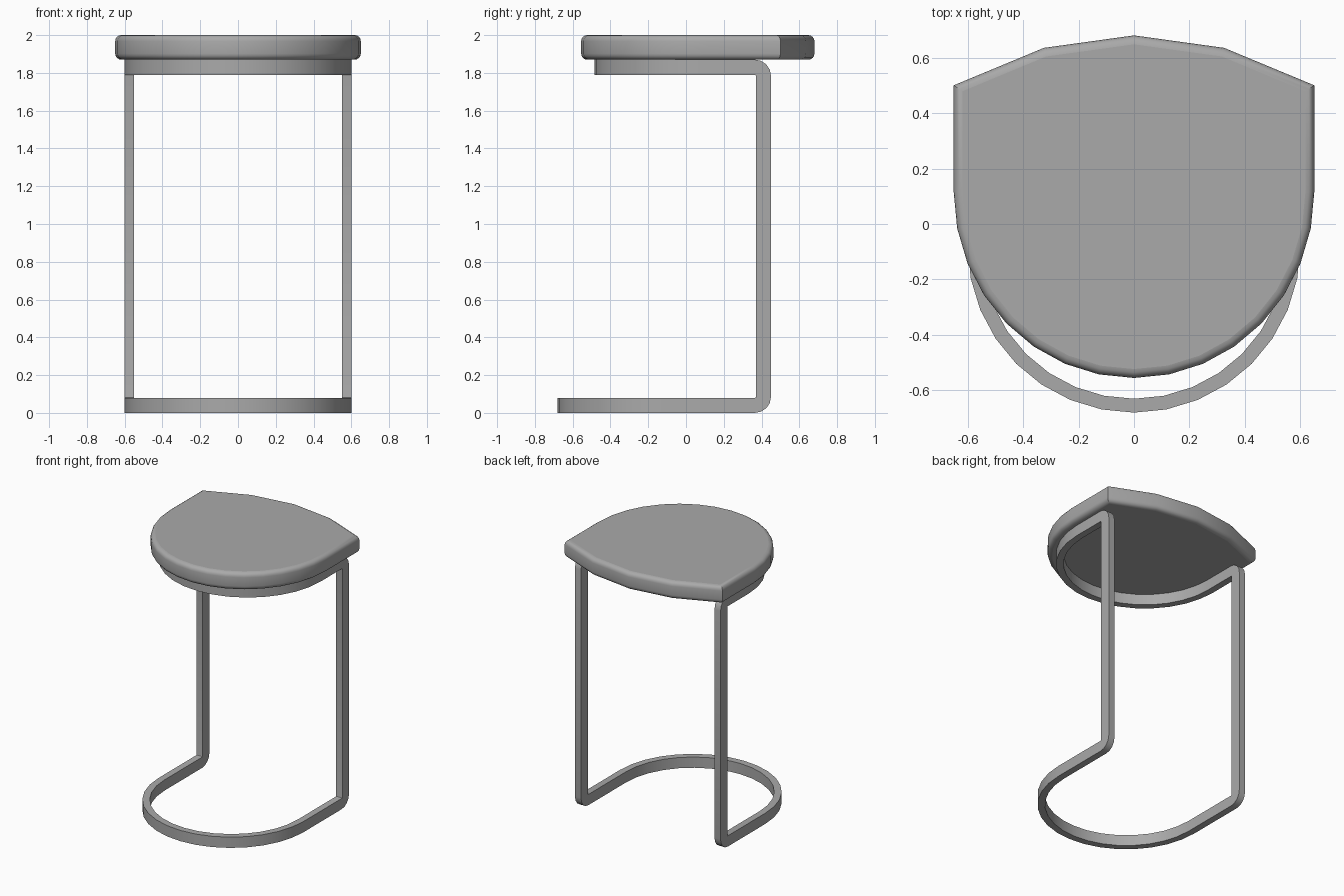
import bpy, bmesh
from math import sin, cos, pi, radians
from mathutils import Vector

cube = bpy.data.objects.get("Cube")
if cube:
    bpy.data.objects.remove(cube, do_unlink=True)

GREY = (0.4, 0.4, 0.4, 1)
material = bpy.data.materials.new("plain grey")
material.use_nodes = True
material.diffuse_color = GREY
material.node_tree.nodes["Principled BSDF"].inputs["Base Color"].default_value = GREY


def finish(name, bm):
    bmesh.ops.recalc_face_normals(bm, faces=bm.faces)
    mesh = bpy.data.meshes.new(name)
    bm.to_mesh(mesh)
    bm.free()
    mesh.materials.append(material)
    obj = bpy.data.objects.new(name, mesh)
    bpy.context.collection.objects.link(obj)
    bpy.ops.object.select_all(action='DESELECT')
    obj.select_set(True)
    bpy.context.view_layer.objects.active = obj
    bpy.ops.object.shade_smooth_by_angle(angle=radians(35))


def skin(bm, rings, closed):
    """Bridge equal rings of points with quads; returns the vertex rings."""
    rows = [[bm.verts.new(p) for p in ring] for ring in rings]
    pairs = list(zip(rows, rows[1:])) + ([(rows[-1], rows[0])] if closed else [])
    for a, b in pairs:
        for i in range(len(a)):
            j = (i + 1) % len(a)
            bm.faces.new((a[i], a[j], b[j], b[i]))
    return rows


# Seat outline, anticlockwise: angled back, straight sides, rounded front
STEPS = 16
outline = [(0.65, 0.5), (0.325, 0.635), (0, 0.68), (-0.325, 0.635), (-0.65, 0.5)]
outline += [(-0.65 * cos(pi * i / STEPS), 0.115 - 0.67 * sin(pi * i / STEPS))
            for i in range(STEPS + 1)]
outline = [Vector(p) for p in outline]


def inset(points, d):
    result = []
    for i, p in enumerate(points):
        e1 = (p - points[i - 1]).normalized()
        e2 = (points[(i + 1) % len(points)] - p).normalized()
        n1, n2 = Vector((-e1.y, e1.x)), Vector((-e2.y, e2.x))
        result.append(p + (n1 + n2) * d / (1 + n1.dot(n2)))
    return result


# Padded seat with rounded rim
LOW, HIGH, ROUND, SEG = 1.87, 2.0, 0.032, 4
rim = [(ROUND * (1 - sin(a)), LOW + ROUND * (1 - cos(a)))
       for a in (i * pi / 2 / SEG for i in range(SEG + 1))]
rim += [(d, LOW + HIGH - z) for d, z in reversed(rim)]
bm = bmesh.new()
rows = skin(bm, [[(p.x, p.y, z) for p in inset(outline, d)] for d, z in rim], False)
caps = [bm.faces.new(rows[0]), bm.faces.new(rows[-1])]
for cap in caps:
    for edge in cap.edges:
        edge.smooth = False
finish("seat", bm)

# Continuous bar frame: each station is a four-cornered section
OUT, INN, BAR, TOP = 0.6, 0.55, 0.08, 1.87
BACK, BEND = 0.45, 0.085


def arc(centre_y, far_z, near_z):
    stations = []
    for i in range(STEPS + 1):
        a = pi * i / STEPS
        stations.append([(r * cos(a), centre_y - r * sin(a), z)
                         for r, z in ((OUT, far_z), (INN, far_z),
                                      (INN, near_z), (OUT, near_z))])
    return stations


def bend(side, base, sign):
    """Quarter turn from a horizontal arm up (or down) into a leg."""
    stations = []
    for i in range(SEG + 1):
        a = pi / 2 * i / SEG
        far, near = [(BACK - BEND + r * sin(a), base + sign * (BEND - r * cos(a)))
                     for r in (BEND, BEND - BAR)]
        stations.append([(side * OUT, *far), (side * INN, *far),
                         (side * INN, *near), (side * OUT, *near)])
    return stations


lower, upper = arc(-0.08, 0, BAR), arc(0.115, TOP, TOP - BAR)
path = lower + bend(-1, 0, 1) + bend(-1, TOP, -1)[::-1]
path += upper[::-1] + bend(1, TOP, -1) + bend(1, 0, 1)[::-1]
bm = bmesh.new()
skin(bm, path, True)
finish("bar_frame", bm)
